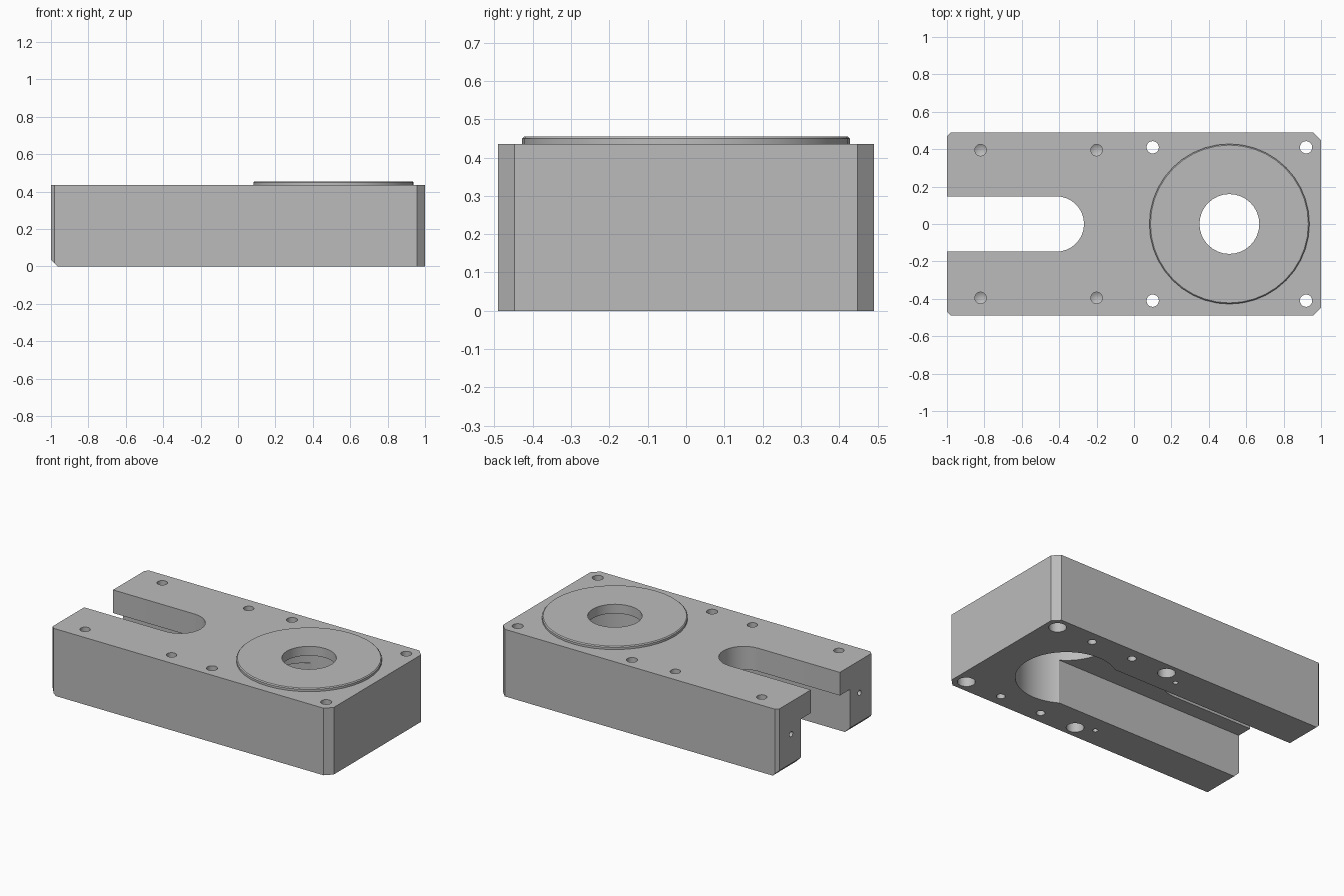
import bpy, bmesh
from math import cos, sin, pi
from mathutils import Matrix, Vector

if "Cube" in bpy.data.objects:
    bpy.data.objects.remove(bpy.data.objects["Cube"], do_unlink=True)

TOP = 0.435          # top of the block
HUB = 0.51           # x of the raised disc and bore
STEP = 0.285         # ceiling of the wide lower channel

grey = bpy.data.materials.new("machined grey")
grey.use_nodes = True
grey.diffuse_color = (0.5, 0.5, 0.5, 1)
grey.node_tree.nodes["Principled BSDF"].inputs["Base Color"].default_value = (0.5, 0.5, 0.5, 1)


def make_object(name, bm):
    bmesh.ops.recalc_face_normals(bm, faces=bm.faces)
    mesh = bpy.data.meshes.new(name)
    bm.to_mesh(mesh)
    bm.free()
    mesh.materials.append(grey)
    obj = bpy.data.objects.new(name, mesh)
    bpy.context.scene.collection.objects.link(obj)
    return obj


def prism(name, outline, z0, z1):
    bm = bmesh.new()
    face = bm.faces.new([bm.verts.new((x, y, z0)) for x, y in outline])
    ext = bmesh.ops.extrude_face_region(bm, geom=[face])
    verts = [g for g in ext["geom"] if isinstance(g, bmesh.types.BMVert)]
    bmesh.ops.translate(bm, verts=verts, vec=(0, 0, z1 - z0))
    return make_object(name, bm)


def circle(cx, r, count):
    return [(cx + r * cos(2 * pi * i / count), r * sin(2 * pi * i / count)) for i in range(count)]


def combine(target, tool, operation="DIFFERENCE"):
    mod = target.modifiers.new("cut", "BOOLEAN")
    mod.operation = operation
    mod.solver = "EXACT"
    mod.object = tool
    tool.hide_render = True
    bpy.context.view_layer.objects.active = target
    bpy.ops.object.modifier_apply(modifier=mod.name)
    bpy.data.objects.remove(tool, do_unlink=True)


def drill(target, start, direction, r, depth, tip=True):
    """Cut a round hole inward from a surface point, with a drill-point end."""
    bm = bmesh.new()
    rings = []
    for d in (-0.05, depth):
        rings.append([bm.verts.new((r * cos(a * pi / 10), r * sin(a * pi / 10), d)) for a in range(20)])
    end = bm.verts.new((0, 0, depth + r * 0.6)) if tip else None
    for i in range(20):
        j = (i + 1) % 20
        bm.faces.new((rings[0][i], rings[0][j], rings[1][j], rings[1][i]))
        if tip:
            bm.faces.new((rings[1][i], rings[1][j], end))
    bm.faces.new(rings[0])
    if not tip:
        bm.faces.new(rings[1])
    turn = Vector((0, 0, 1)).rotation_difference(Vector(direction)).to_matrix().to_4x4()
    bm.transform(Matrix.Translation(start) @ turn)
    combine(target, make_object("hole_cutter", bm))


# Block with bevelled vertical corners
small, big, half = 0.02, 0.043, 0.49
side = [(-1, half - small), (-1 + small, half), (1 - big, half), (1, half - big)]
block = prism("slotted_block", side + [(x, -y) for x, y in reversed(side)], 0, TOP)

# Bevel along the bottom edge of the open end
bm = bmesh.new()
tri = [bm.verts.new((x, -0.6, z)) for x, z in ((-1.05, 0.085), (-0.915, -0.05), (-1.05, -0.05))]
face = bm.faces.new(tri)
ext = bmesh.ops.extrude_face_region(bm, geom=[face])
bmesh.ops.translate(bm, vec=(0, 1.2, 0), verts=[g for g in ext["geom"] if isinstance(g, bmesh.types.BMVert)])
combine(block, make_object("bevel_cutter", bm))

# Raised disc with a slightly chamfered rim
bm = bmesh.new()
levels = ((0.428, TOP - 0.03), (0.428, 0.449), (0.422, 0.455))
rings = [[bm.verts.new((x, y, z)) for x, y in circle(HUB, r, 40)] for r, z in levels]
for low, high in zip(rings, rings[1:]):
    for i in range(40):
        j = (i + 1) % 40
        bm.faces.new((low[i], low[j], high[j], high[i]))
bm.faces.new(rings[0])
bm.faces.new(rings[-1])
combine(block, make_object("disc", bm), "UNION")

# Wide lower channel, round recess under the disc, and the bore
combine(block, prism("channel", [(-1.2, -0.25), (HUB, -0.25), (HUB, 0.25), (-1.2, 0.25)], -0.1, STEP))
combine(block, prism("recess", circle(HUB, 0.295, 48), -0.12, 0.395))
combine(block, prism("bore", circle(HUB, 0.16, 32), 0.2, 0.6))

# Narrow upper slot with a round end
w, end_x = 0.148, -0.415
arc = [(end_x + w * cos(a), w * sin(a)) for a in (pi * (i / 16 - 0.5) for i in range(17))]
combine(block, prism("slot", [(-1.2, -w)] + arc + [(-1.2, w)], 0.1, 0.6))

# Screw holes, mirrored front to back
up, down = (0, 0, 1), (0, 0, -1)
for s in (1, -1):
    for x in (0.1, 0.92):
        drill(block, (x, s * 0.41, 0), up, 0.033, 0.6, False)
        drill(block, (x, s * 0.41, 0), up, 0.052, 0.15, False)
    for x in (-0.82, -0.2):
        drill(block, (x, s * 0.395, TOP), down, 0.031, 0.12)
    for x in (0.36, 0.66):
        drill(block, (x, s * 0.41, 0), up, 0.026, 0.12)
    drill(block, (-0.01, s * 0.36, 0), up, 0.016, 0.1)
    drill(block, (-1, s * 0.35, 0.225), (1, 0, 0), 0.017, 0.12)

# Smooth the round walls, keep edges sharp
bpy.ops.object.select_all(action="DESELECT")
block.select_set(True)
bpy.context.view_layer.objects.active = block
bpy.ops.object.shade_smooth_by_angle(angle=pi / 7)
